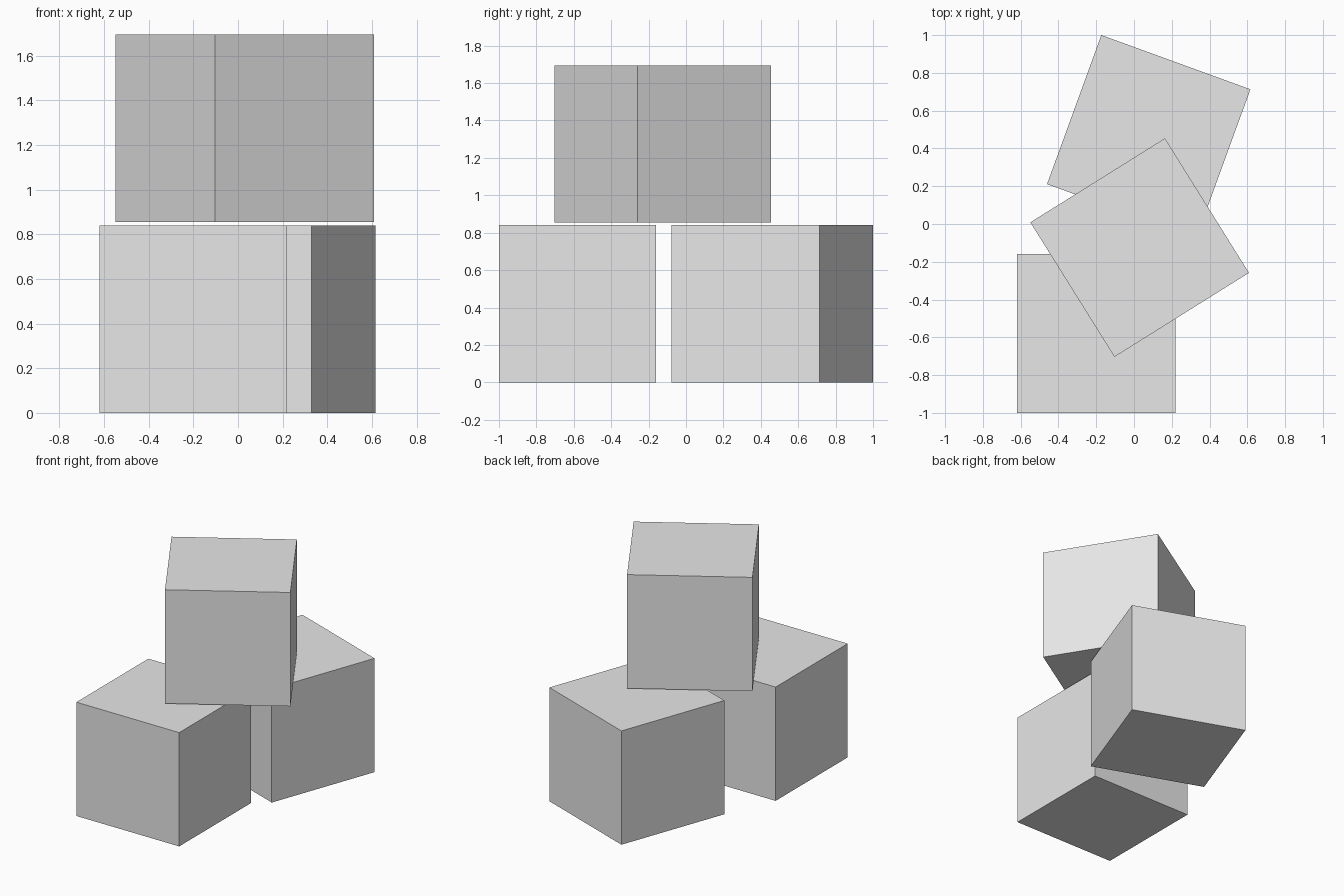
import bpy
from math import radians

default = bpy.data.objects.get("Cube")
if default:
    bpy.data.objects.remove(default, do_unlink=True)

SIDE = 0.84

grey = bpy.data.materials.new("light_grey")
grey.use_nodes = True
colour = (0.8, 0.8, 0.8, 1)
grey.diffuse_color = colour
grey.node_tree.nodes["Principled BSDF"].inputs["Base Color"].default_value = colour


def block(name, x, y, bottom, turn):
    """Add one cube resting at height bottom, turned about z in degrees."""
    bpy.ops.mesh.primitive_cube_add(
        size=SIDE, location=(x, y, bottom + SIDE / 2), rotation=(0, 0, radians(turn)))
    obj = bpy.context.object
    obj.name = obj.data.name = name
    obj.data.materials.append(grey)


# Two blocks on the ground, one stacked across them with a slight gap
block("front_block", -0.2, -0.58, 0, 0)
block("back_block", 0.078, 0.462, 0, -20)
block("top_block", 0.03, -0.125, 0.855, 32)
